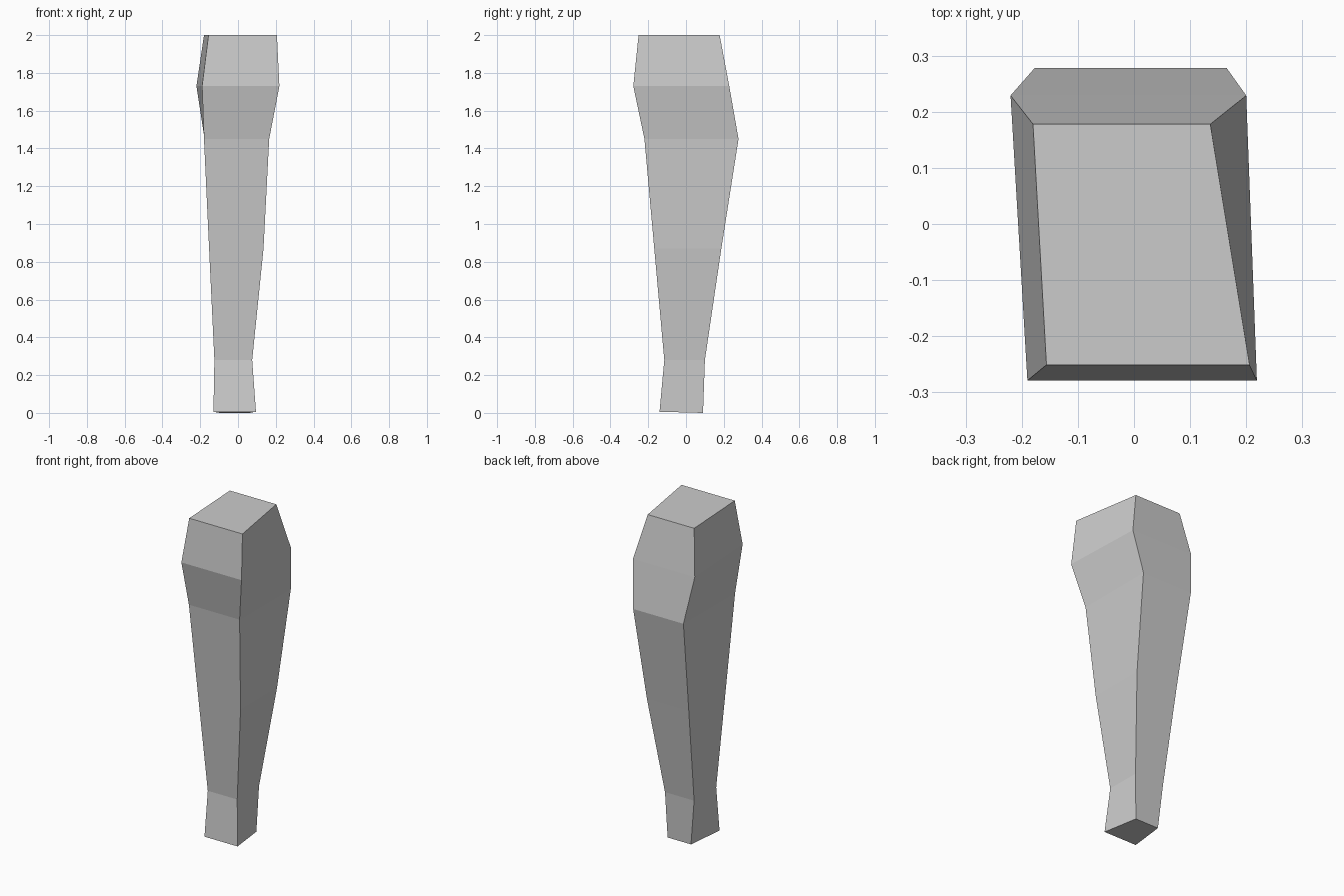
import bpy, bmesh

if "Cube" in bpy.data.objects:
    bpy.data.objects.remove(bpy.data.objects["Cube"])

# Cross-sections of the leg, bottom to top:
# front (left x, right x, y, z), back (left x, right x, y, z)
SECTIONS = [
    ((-0.13, 0.095, -0.14, 0.006), (-0.097, 0.062, 0.09, 0.0)),
    ((-0.125, 0.075, -0.115, 0.28), (-0.125, 0.073, 0.10, 0.28)),
    ((-0.153, 0.135, -0.168, 0.87), (-0.15, 0.135, 0.187, 0.87)),
    ((-0.18, 0.165, -0.22, 1.45), (-0.177, 0.165, 0.278, 1.45)),
    ((-0.19, 0.219, -0.279, 1.73), (-0.22, 0.20, 0.229, 1.73)),
    ((-0.156, 0.206, -0.251, 2.0), (-0.18, 0.136, 0.178, 2.0)),
]


def loft(name, sections):
    """Skin four-cornered sections into a closed, flat-shaded solid."""
    bm = bmesh.new()
    rings = []
    for (fl, fr, fy, fz), (bl, br, by, bz) in sections:
        corners = [(fl, fy, fz), (fr, fy, fz), (br, by, bz), (bl, by, bz)]
        rings.append([bm.verts.new(c) for c in corners])
    for low, high in zip(rings, rings[1:]):
        for i in range(4):
            j = (i + 1) % 4
            bm.faces.new((low[i], low[j], high[j], high[i]))
    bm.faces.new(rings[0][::-1])
    bm.faces.new(rings[-1])
    bmesh.ops.recalc_face_normals(bm, faces=bm.faces)
    mesh = bpy.data.meshes.new(name)
    bm.to_mesh(mesh)
    bm.free()
    obj = bpy.data.objects.new(name, mesh)
    bpy.context.collection.objects.link(obj)
    return obj


# Tapered leg with a flared foot and a bulging top
loft("tapered_leg", SECTIONS)
